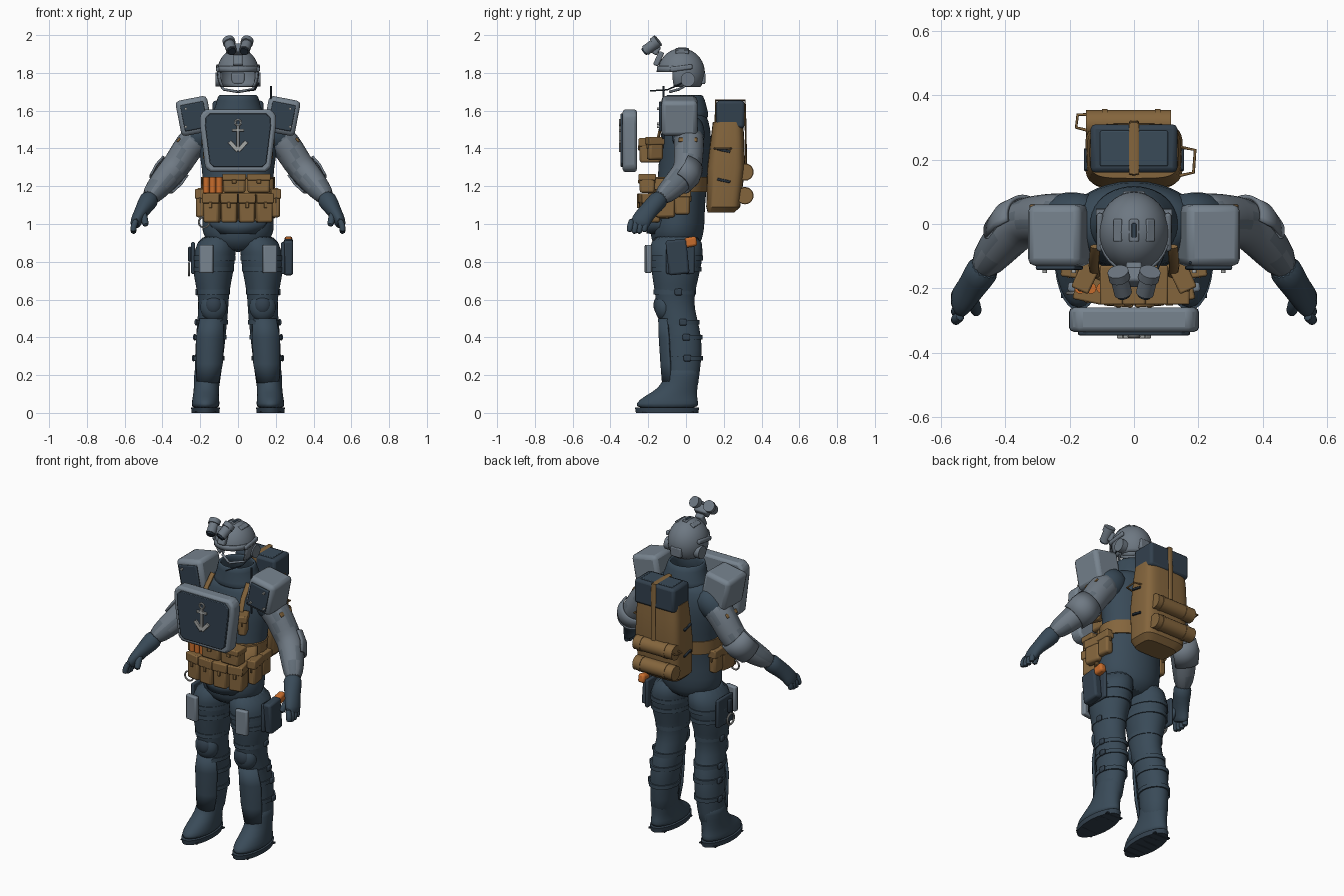
import bpy, bmesh, random
from math import cos, sin, tau, radians, copysign
from mathutils import Vector, Matrix, Euler

cube = bpy.data.objects.get("Cube")
if cube:
    bpy.data.objects.remove(cube, do_unlink=True)
rng = random.Random(4)


def material(name, *rgb):
    """Make a flat material from display values, stored as linear."""
    lin = [(c / 255) ** 2.2 for c in rgb] + [1]
    m = bpy.data.materials.new(name)
    m.use_nodes = True
    m.diffuse_color = lin
    node = m.node_tree.nodes["Principled BSDF"]
    node.inputs["Base Color"].default_value = lin
    node.inputs["Roughness"].default_value = .8
    return m


SUIT = material("suit_blue_grey", 60, 76, 89)
PANEL = material("dark_panel", 54, 67, 79)
STEEL = material("plate_grey", 118, 130, 141)
HELMET = material("helmet_grey", 109, 119, 129)
SLEEVE = material("sleeve_grey", 111, 121, 131)
PATCH = material("sleeve_patch_grey", 98, 109, 119)
BROWN = material("canvas_brown", 131, 101, 63)
ORANGE = material("orange", 198, 108, 48)
BLACK = material("strap_black", 42, 52, 62)
PALE = material("pale_metal", 165, 167, 165)


def finish(name, bm, mat, bevel=0, sub=0, thick=0, mirror=False, patch=None):
    """Turn a bmesh in world coordinates into a finished object."""
    bmesh.ops.recalc_face_normals(bm, faces=bm.faces)
    me = bpy.data.meshes.new(name)
    bm.to_mesh(me)
    bm.free()
    ob = bpy.data.objects.new(name, me)
    bpy.context.collection.objects.link(ob)
    me.materials.append(mat)
    if patch:
        me.materials.append(patch)
        for p in me.polygons:
            p.material_index = int(rng.random() < .3)
    bpy.ops.object.select_all(action="DESELECT")
    ob.select_set(True)
    bpy.context.view_layer.objects.active = ob
    bpy.ops.object.shade_smooth_by_angle(angle=radians(50 if sub else 35))
    if thick:
        mod = ob.modifiers.new("thickness", "SOLIDIFY")
        mod.thickness, mod.offset = thick, 0
    if bevel:
        mod = ob.modifiers.new("bevel", "BEVEL")
        mod.width, mod.segments = bevel, 2
    if sub:
        mod = ob.modifiers.new("smooth", "SUBSURF")
        mod.levels = mod.render_levels = sub
    if mirror:
        ob.modifiers.new("mirror", "MIRROR").use_mirror_merge = False


def box(name, mat, loc, size, rot=(0, 0, 0), bevel=.008, **kw):
    bm = bmesh.new()
    turn = Euler([radians(a) for a in rot]).to_matrix().to_4x4()
    bmesh.ops.create_cube(bm, size=1, matrix=Matrix.Translation(loc) @ turn @ Matrix.Diagonal((*size, 1)))
    finish(name, bm, mat, bevel, **kw)


def ball(name, mat, loc, size, keep=None, **kw):
    bm = bmesh.new()
    bmesh.ops.create_uvsphere(bm, u_segments=32, v_segments=20, radius=1,
                              matrix=Matrix.Translation(loc) @ Matrix.Diagonal((*size, 1)))
    if keep:
        gone = [f for f in bm.faces if not keep(f.calc_center_median())]
        bmesh.ops.delete(bm, geom=gone, context="FACES")
    finish(name, bm, mat, **kw)


def loft(name, mat, pts, flat=True, n=20, arc=None, square=1, ref=(0, 1, 0), loop=False, caps=True, **kw):
    """Skin elliptical rings (x, y, z, radius[, second radius]) along a path."""
    bm, rings = bmesh.new(), []
    P = [Vector(p[:3]) for p in pts]
    start, end = arc or (0, 1)
    count = n + 1 if arc else n
    for i, p in enumerate(pts):
        u, v = Vector((1, 0, 0)), Vector((0, 1, 0))
        if not flat:
            a = P[i - 1] if i or loop else P[i]
            b = P[(i + 1) % len(P)] if i + 1 < len(P) or loop else P[i]
            t = (b - a).normalized()
            v = Vector(ref)
            v = (v - t * v.dot(t)).normalized()
            u = t.cross(v)
        ring = []
        for k in range(count):
            ang = tau * (start + (end - start) * k / n)
            c, s = [copysign(abs(w) ** square, w) for w in (cos(ang), sin(ang))]
            ring.append(bm.verts.new(P[i] + u * c * p[3] + v * s * p[-1]))
        rings.append(ring)
    for i in range(len(rings) if loop else len(rings) - 1):
        a, b = rings[i], rings[(i + 1) % len(rings)]
        for k in range(n):
            j = (k + 1) % count
            bm.faces.new((a[k], a[j], b[j], b[k]))
    if caps and not arc and not loop:
        bm.faces.new(rings[0])
        bm.faces.new(rings[-1])
    finish(name, bm, mat, **kw)


def rod(name, mat, points, *radii, n=12, **kw):
    loft(name, mat, [(*p, *radii) for p in points], flat=False, n=n, **kw)


def hoop(name, mat, c, big, r, axis=1):
    """Torus round the x (0) or y (1) axis."""
    side = Vector((axis == 1, axis == 0, 0))
    pts = [Vector(c) + big * (side * cos(tau * k / 20) + Vector((0, 0, sin(tau * k / 20)))) for k in range(20)]
    rod(name, mat, pts, r, ref=(axis == 0, axis == 1, 0), n=8, loop=True)


def plate(name, mat, half, y0, y1, grow=1, bevel=.01):
    """Symmetric front plate from half an outline in x and z."""
    mid = sum(z for x, z in half) / len(half)
    outline = half + [(-x, z) for x, z in reversed(half)]
    bm = bmesh.new()
    face = bm.faces.new([bm.verts.new((x * grow, y0, mid + (z - mid) * grow)) for x, z in outline])
    new = bmesh.ops.extrude_face_region(bm, geom=[face])["geom"]
    bmesh.ops.translate(bm, verts=[v for v in new if isinstance(v, bmesh.types.BMVert)], vec=(0, y1 - y0, 0))
    finish(name, bm, mat, bevel)


def pouch(name, x, y, z, w, d, h, turn=0, **kw):
    box(name, BROWN, (x, y, z), (w, d, h), (0, 0, turn), .012, **kw)
    box(name + "_flap", BROWN, (x, y, z + h * .33), (w + .008, d + .012, h * .34), (0, 0, turn), .006, **kw)
    box(name + "_tab", BROWN, (x, y, z + h * .1), (w * .2, d + .018, h * .2), (0, 0, turn), .003, **kw)


# Body
loft("torso", SUIT, [(0, -.05, .85, .1, .1), (0, -.05, .92, .185, .14), (0, -.045, 1, .195, .145),
                     (0, -.03, 1.12, .18, .13), (0, -.01, 1.3, .19, .135), (0, 0, 1.45, .22, .14),
                     (0, 0, 1.55, .2, .12), (0, 0, 1.6, .13, .1)], n=28, sub=1)
loft("collar", SUIT, [(0, 0, 1.56, .14, .115), (0, 0, 1.62, .108, .1), (0, -.01, 1.685, .098, .092)],
     caps=False, thick=.022, sub=1)
loft("vest_hem", SUIT, [(0, -.04, .95, .13, .16), (0, -.04, 1.02, .19, .16)], arc=(.6, .9), thick=.02)

# Legs, pads and boots
loft("leg", SUIT, [(.1, -.05, .95, .09, .13), (.125, -.05, .86, .118, .148), (.133, -.055, .72, .105, .125),
                   (.13, -.06, .63, .082, .105), (.13, -.055, .55, .08, .1), (.14, -.025, .45, .08, .1),
                   (.15, -.01, .33, .078, .1), (.16, -.02, .2, .07, .09), (.165, -.02, .1, .065, .085)],
     sub=1, mirror=True)
loft("boot", SUIT, [(.172, -.1, .02, .075, .168), (.172, -.1, .05, .075, .168), (.17, -.085, .085, .07, .145),
                    (.167, -.04, .13, .067, .1), (.163, -.02, .2, .07, .092), (.16, -.018, .25, .073, .095)],
     sub=1, mirror=True)
loft("boot_sole", PANEL, [(.172, -.1, 0, .074, .165), (.172, -.1, .028, .076, .17)], n=28, mirror=True)
for k in range(6):
    box("sole_tread", BLACK, (.172, -.22 + k * .05, .004), (.11, .02, .008), bevel=.001, mirror=True)
loft("shin_guard", SUIT, [(.16, -.03, .16, .065, .09), (.152, -.02, .26, .08, .108), (.148, -.025, .4, .085, .112),
                          (.14, -.04, .5, .07, .1)], arc=(.6, .9), thick=.015, mirror=True)
ball("knee_pad", SUIT, (.13, -.115, .56), (.07, .05, .075), mirror=True)
ball("knee_cap", PANEL, (.13, -.14, .57), (.045, .032, .05), mirror=True)
for z, x, y, rx, ry in ((.82, .127, -.052, .114, .143), (.76, .131, -.054, .11, .136), (.64, .13, -.06, .088, .112),
                        (.48, .137, -.035, .084, .106), (.4, .145, -.018, .084, .106), (.29, .153, -.013, .082, .102)):
    loft("leg_strap", SUIT, [(x, y, z - .012, rx, ry), (x, y, z + .012, rx, ry)], mirror=True)
    box("strap_buckle", PANEL, (x + rx, y + .02, z), (.016, .04, .035), mirror=True)
box("thigh_side_panel", PANEL, (.238, -.03, .82), (.02, .15, .17), mirror=True)
box("thigh_plate", STEEL, (.168, -.2, .815), (.076, .03, .15), (0, 0, 8), mirror=True)

# Holster and snap hook
box("holster", PANEL, (.267, -.045, .825), (.05, .11, .185), (6, 0, 0), .012)
box("holster_grip", ORANGE, (.267, .025, .905), (.042, .065, .052), (10, 0, 0), .012)
hoop("snap_hook", PALE, (-.26, -.06, .76), .032, .006, axis=0)
box("hook_loop", BLACK, (-.255, -.06, .84), (.02, .03, .08))
hoop("belt_ring", PALE, (-.18, -.215, 1.01), .028, .005)

# Arms and gloves
rod("shoulder_cap", SUIT, [(.12, .005, 1.53), (.18, .01, 1.49), (.255, .015, 1.42)], .09, n=16, sub=1, mirror=True)
loft("sleeve", SLEEVE, [(.19, .015, 1.48, .08), (.235, .015, 1.44, .083), (.275, .015, 1.39, .08), (.31, .012, 1.33, .078),
                        (.345, .005, 1.285, .075), (.38, -.025, 1.245, .073), (.425, -.075, 1.19, .065),
                        (.48, -.15, 1.125, .046)], flat=False, n=16, sub=1, mirror=True, patch=PATCH)
loft("elbow_pad", SLEEVE, [(.33, .01, 1.31, .08), (.365, -.01, 1.265, .084), (.4, -.045, 1.22, .074)],
     flat=False, arc=(0, .5), thick=.012, mirror=True)
box("arm_tab", BROWN, (.315, .01, 1.445), (.012, .1, .025), (0, -35, 0), .004, mirror=True)
loft("glove", SUIT, [(.458, -.125, 1.15, .056), (.485, -.165, 1.105, .05), (.515, -.21, 1.06, .036, .05),
                     (.54, -.24, 1.015, .033, .054), (.545, -.25, .985, .025, .05)], flat=False, n=16, sub=1, mirror=True)
for k in range(4):
    y = -.208 - k * .026
    rod("finger", SUIT, [(.535, y, 1.03), (.556, y - .01, .985), (.552, y - .015, .94 + abs(k - 1.5) * .01)],
        .017, sub=1, mirror=True)
rod("thumb", SUIT, [(.505, -.215, 1.07), (.495, -.255, 1.03), (.488, -.28, .985)], .019, sub=1, mirror=True)

# Shoulder armour
tilt = (0, 11, 0)
box("shoulder_box", STEEL, (.232, -.035, 1.572), (.17, .19, .19), tilt, .022, mirror=True)
box("shoulder_panel", PANEL, (.232, -.136, 1.57), (.125, .014, .14), tilt, .006, mirror=True)
for dx, dz in ((.045, .04), (-.045, -.04), (.045, -.055)):
    rod("panel_bolt", PALE, [(.232 + dx, -.14, 1.57 + dz), (.232 + dx, -.153, 1.57 + dz)], .007, ref=(1, 0, 0), mirror=True)

# Chest shield with anchor relief
half = [(.172, 1.607), (.2, 1.578), (.202, 1.53), (.174, 1.3), (.147, 1.275)]
plate("chest_shield", STEEL, half, -.26, -.335, bevel=.014)
plate("chest_shield_panel", PANEL, half, -.32, -.346, grow=.86, bevel=.004)
box("anchor_shank", PALE, (0, -.35, 1.455), (.015, .012, .13), bevel=.002)
box("anchor_stock", PALE, (0, -.35, 1.497), (.066, .012, .014), bevel=.002)
box("anchor_fluke", PALE, (.023, -.35, 1.412), (.066, .012, .022), (0, -48, 0), .002, mirror=True)
hoop("anchor_ring", PALE, (0, -.35, 1.537), .015, .005)

# Chest and belt pouches
for x in (-.07, 0, .07):
    pouch("chest_pouch", x, -.19, 1.39, .064, .11, .13)
pouch("side_chest_pouch", .15, -.165, 1.4, .05, .08, .12, 25, mirror=True)
rod("harness_strap", BROWN, [(.12, -.16, 1.4), (.125, -.13, 1.53), (.12, -.07, 1.6)], .008, .016,
    ref=(1, 0, 0), mirror=True)
loft("belt", BROWN, [(0, -.03, 1.17, .195, .148), (0, -.025, 1.25, .197, .148)], n=28)
loft("pouch_backing", BROWN, [(0, -.045, 1.03, .197, .155), (0, -.03, 1.24, .19, .155)], arc=(.55, .95), thick=.02)
for x in (-.02, .11):
    pouch("upper_pouch", x, -.205, 1.215, .118, .08, .1)
for x in (-.135, -.045, .045, .135):
    pouch("lower_pouch", x, -.21 + abs(x) * .15, 1.085, .084, .095, .155, x * 90)
pouch("hip_pouch", .195, -.11, 1.11, .045, .1, .15, 8, mirror=True)
pouch("rear_hip_pouch", .19, -.02, 1.12, .045, .08, .14, mirror=True)
for k in range(3):
    x = -.168 + k * .034
    rod("signal_tube", ORANGE, [(x, -.2, 1.165), (x, -.2, 1.25)], .017)

# Backpack
loft("backpack", BROWN, [(0, .185, 1.06, .11, .07), (0, .197, 1.09, .14, .09), (0, .213, 1.3, .152, .1),
                         (0, .22, 1.46, .145, .088), (0, .222, 1.54, .138, .08)], n=32, square=.45)
box("pack_liner", PANEL, (0, .235, 1.58), (.27, .15, .145), bevel=.015)
box("pack_lid", SUIT, (0, .235, 1.651), (.21, .11, .012), bevel=.004)
rod("lid_strap", BROWN, [(0, .155, 1.5), (0, .158, 1.656), (0, .312, 1.656), (0, .316, 1.5), (0, .318, 1.25)],
    .005, .016, ref=(1, 0, 0))
for z in (1.15, 1.275):
    rod("bedroll", BROWN, [(-.15, .312, z), (.115, .312, z)], .043, n=20)
    for x in (-.1, .065):
        rod("bedroll_strap", BROWN, [(x, .312, z), (x + .018, .312, z)], .046, n=20)
for z in (1.23, 1.39):
    box("pack_side_buckle", BLACK, (0, .2, z), (.312, .07, .014), (-12, 0, 0), .003)
rod("pack_handle", BROWN, [(.14, .15, 1.4), (.185, .16, 1.4), (.19, .23, 1.4), (.14, .24, 1.4)], .005, ref=(0, 0, 1))
rod("roll_handle", BROWN, [(-.14, .29, 1.28), (-.18, .3, 1.28), (-.175, .34, 1.28), (-.14, .34, 1.28)], .005, ref=(0, 0, 1))
rod("antenna", BLACK, [(.175, -.12, 1.45), (.175, -.12, 1.73)], .005)

# Open helmet with ear cups, rails and strap
ball("helmet_shell", HELMET, (0, -.025, 1.8), (.106, .12, .125),
     keep=lambda c: c.z > 1.72 and (c.z > 1.81 or c.y > -.06), thick=.01)
loft("helmet_brow", HELMET, [(0, -.027, 1.805, .108, .124), (0, -.027, 1.835, .107, .12)], arc=(.55, .95), thick=.01)
for x in (0, .05):
    box("helmet_crest", HELMET, (x, -.02, 1.925 - x * .3), (.03, .07, .014), (0, x * 600, 0), .004, mirror=True)
box("crest_slot", PANEL, (0, -.02, 1.93), (.014, .045, .008), bevel=.002)
rod("ear_cup", HELMET, [(.085, .01, 1.765), (.118, .01, 1.765)], .038, n=20, mirror=True)
box("helmet_rail", HELMET, (.106, -.025, 1.825), (.02, .12, .026), (8, 0, 0), mirror=True)
box("rear_dial", HELMET, (0, .088, 1.77), (.07, .03, .06))
rod("chin_strap", HELMET, [(.098, .01, 1.74), (.075, -.04, 1.712), (0, -.085, 1.7)], .007, mirror=True)
rod("microphone_arm", BLACK, [(.11, -.01, 1.75), (.09, -.1, 1.71), (.05, -.19, 1.705)], .004, ref=(0, 0, 1))

# Raised night goggles
box("goggle_mount", HELMET, (0, -.145, 1.875), (.05, .03, .08), (-25, 0, 0))
box("goggle_bridge", HELMET, (0, -.165, 1.925), (.085, .05, .05), (-30, 0, 0))
rod("goggle_tube", HELMET, [(.05, -.15, 1.966), (.034, -.215, 1.918)], .028, ref=(1, 0, 0), n=20, mirror=True)
rod("goggle_eyepiece", HELMET, [(.05, -.148, 1.972), (.045, -.17, 1.955)], .033, ref=(1, 0, 0), n=20, mirror=True)
rod("goggle_lens", BLACK, [(.035, -.212, 1.92), (.032, -.222, 1.912)], .022, ref=(1, 0, 0), n=20, mirror=True)
